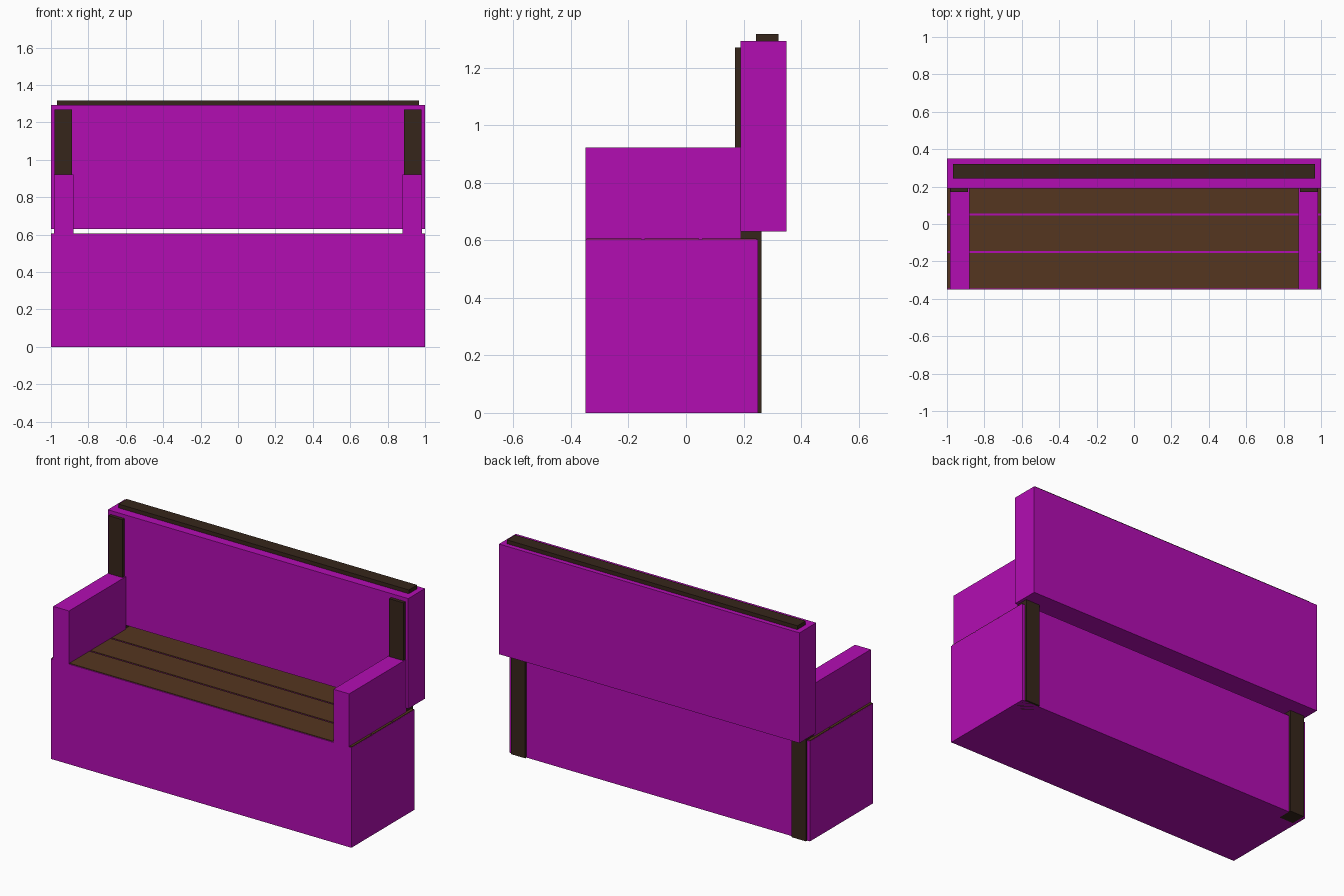
import bpy

if "Cube" in bpy.data.objects:
    bpy.data.objects.remove(bpy.data.objects["Cube"])


def material(name, rgb):
    m = bpy.data.materials.new(name)
    m.diffuse_color = (*rgb, 1)
    m.use_nodes = True
    m.node_tree.nodes["Principled BSDF"].inputs["Base Color"].default_value = m.diffuse_color
    return m


CLOTH = material("magenta_cloth", (0.45, 0.004, 0.45))
PLANK = material("plank_wood", (0.09, 0.037, 0.014))
DARK = material("dark_wood", (0.037, 0.019, 0.011))


def box(name, x, y, z, mat):
    """Box from (min, max) ranges on each axis."""
    bpy.ops.mesh.primitive_cube_add(size=1, location=[sum(r) / 2 for r in (x, y, z)])
    ob = bpy.context.object
    ob.name = name
    ob.scale = [r[1] - r[0] for r in (x, y, z)]
    bpy.ops.object.transform_apply(location=False, rotation=False, scale=True)
    ob.data.materials.append(mat)
    return ob


# Upholstered base and backrest
box("seat_base", (-1, 1), (-0.35, 0.25), (0, 0.602), CLOTH)
box("backrest", (-1, 1), (0.19, 0.35), (0.63, 1.293), CLOTH)

# Three seat planks with narrow gaps
for i in range(3):
    y = -0.345 + i * 0.2
    box(f"seat_plank_{i + 1}", (-0.999, 0.999), (y, y + 0.19), (0.55, 0.606), PLANK)

# Wooden rail on top of the backrest
box("top_rail", (-0.967, 0.967), (0.243, 0.322), (1.27, 1.316), DARK)

# Armrests, rear posts and front legs on both sides
for side, s in (("left", -1), ("right", 1)):
    def span(a, b):
        return tuple(sorted((s * a, s * b)))
    box(f"armrest_{side}", span(0.88, 0.985), (-0.35, 0.19), (0.6, 0.922), CLOTH)
    box(f"rear_post_{side}", span(0.887, 0.982), (0.17, 0.262), (0, 1.27), DARK)
    box(f"front_leg_{side}", span(0.887, 0.982), (-0.34, -0.25), (0.001, 0.58), DARK)
